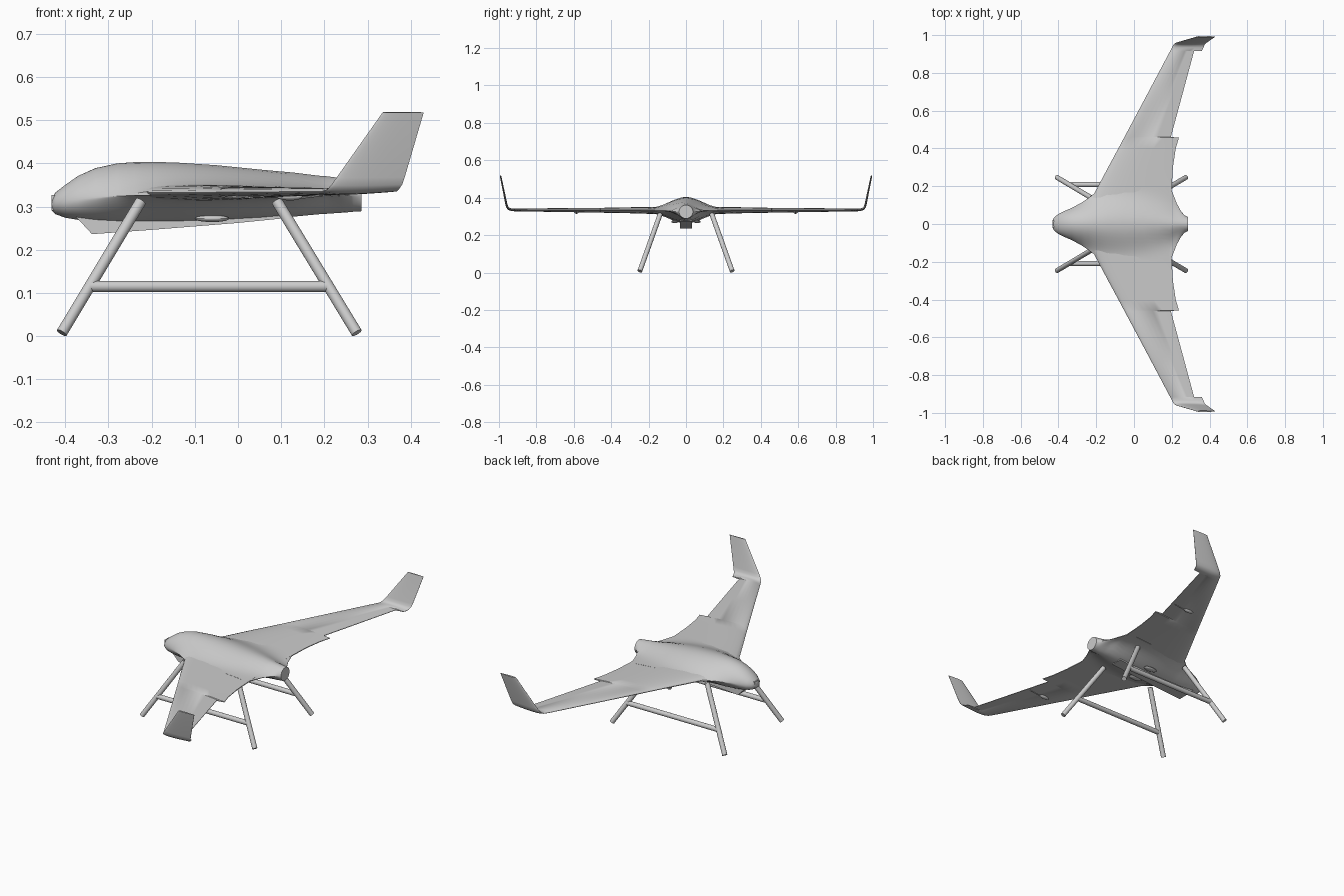
import bpy, bmesh
from math import sin, cos, pi, radians, sqrt
from mathutils import Vector

cube = bpy.data.objects.get("Cube")
if cube:
    bpy.data.objects.remove(cube, do_unlink=True)

grey = bpy.data.materials.new("light_grey")
grey.use_nodes = True
grey_value = (0.6, 0.6, 0.6, 1)
grey.diffuse_color = grey_value
grey.node_tree.nodes["Principled BSDF"].inputs["Base Color"].default_value = grey_value


def finish(name, bm, mirror=False, angle=35):
    """Turn a bmesh into a smooth shaded object, optionally mirrored across y."""
    bmesh.ops.recalc_face_normals(bm, faces=bm.faces)
    mesh = bpy.data.meshes.new(name)
    bm.to_mesh(mesh)
    bm.free()
    mesh.materials.append(grey)
    obj = bpy.data.objects.new(name, mesh)
    bpy.context.collection.objects.link(obj)
    bpy.ops.object.select_all(action='DESELECT')
    obj.select_set(True)
    bpy.context.view_layer.objects.active = obj
    bpy.ops.object.shade_smooth_by_angle(angle=radians(angle))
    if mirror:
        mod = obj.modifiers.new("Mirror", 'MIRROR')
        mod.use_axis = (False, True, False)
        mod.use_mirror_merge = False
    return obj


def loft(name, rings, mirror=False, angle=35):
    """Skin a list of closed rings and cap both ends."""
    bm = bmesh.new()
    loops = [[bm.verts.new(p) for p in ring] for ring in rings]
    n = len(loops[0])
    for a, b in zip(loops, loops[1:]):
        for i in range(n):
            j = (i + 1) % n
            bm.faces.new((a[i], a[j], b[j], b[i]))
    bm.faces.new(loops[0])
    bm.faces.new(loops[-1])
    return finish(name, bm, mirror, angle)


def rod(name, start, end, radius):
    start, end = Vector(start), Vector(end)
    axis = (end - start).normalized()
    side = axis.cross(Vector((0, 0, 1))).normalized()
    up = side.cross(axis)
    turns = [2 * pi * i / 20 for i in range(20)]
    loft(name, [[c + (side * cos(t) + up * sin(t)) * radius for t in turns]
                for c in (start, end)], mirror=True)


def ellipsoid(name, centre, size):
    bm = bmesh.new()
    bmesh.ops.create_uvsphere(bm, u_segments=20, v_segments=12, radius=1)
    bmesh.ops.scale(bm, vec=size, verts=bm.verts)
    bmesh.ops.translate(bm, vec=centre, verts=bm.verts)
    finish(name, bm, mirror=True)


# Fuselage: x, half width, top, bottom, edge height, edge half thickness, flare
body = [
    (-.432, .018, .318, .292, .305, 0, .5),
    (-.422, .036, .333, .282, .307, 0, .5),
    (-.40, .053, .350, .274, .310, 0, .5),
    (-.37, .068, .371, .269, .314, 0, .55),
    (-.33, .085, .389, .264, .319, 0, .7),
    (-.28, .112, .400, .262, .324, 0, .95),
    (-.24, .138, .403, .262, .328, .002, 1.4),
    (-.20, .170, .404, .262, .331, .005, 2.0),
    (-.14, .190, .402, .263, .332, .013, 2.3),
    (-.05, .200, .396, .266, .332, .016, 2.6),
    (.05, .200, .386, .271, .332, .014, 3.2),
    (.13, .200, .379, .276, .332, .009, 5),
    (.19, .200, .372, .281, .332, .003, 9),
    (.205, .165, .371, .282, .331, .002, 8),
    (.225, .112, .368, .284, .330, .001, 4),
    (.25, .066, .365, .286, .327, 0, 1.4),
    (.268, .046, .363, .288, .326, 0, .7),
    (.286, .037, .361, .289, .325, 0, .5),
]


def body_ring(x, w, top, bottom, edge, half, flare):
    ring = []
    for i in range(56):
        a = 2 * pi * (i + .5) / 56
        t = cos(a)
        bulge = (1 - t * t) ** flare
        if sin(a) > 0:
            z = edge + half + (top - edge - half) * bulge
        else:
            z = edge - half + (bottom - edge + half) * bulge
        ring.append((x, w * t, z))
    return ring


loft("fuselage", [body_ring(*s) for s in body], angle=50)

# Wing and winglet: y, z, leading x, trailing x, thickness, cant in degrees
wing = [
    (.10, .332, -.243, .198, .040, 0),
    (.20, .332, -.190, .200, .036, 0),
    (.30, .333, -.137, .206, .032, 0),
    (.40, .333, -.083, .221, .028, 0),
    (.458, .333, -.052, .238, .026, 0),
    (.460, .333, -.051, .195, .026, 0),
    (.70, .334, .077, .260, .020, 0),
    (.915, .335, .191, .318, .015, 0),
    (.917, .335, .192, .360, .015, 0),
    (.935, .336, .202, .368, .014, 12),
    (.948, .341, .208, .373, .013, 38),
    (.956, .351, .217, .380, .012, 62),
    (.961, .368, .229, .386, .011, 76),
    (.992, .518, .335, .430, .008, 78),
]


def wing_ring(y, z, lead, trail, thick, cant):
    cant = radians(cant)
    steps = [(1 - cos(pi * i / 14)) / 2 for i in range(15)]
    outline = [(s, 1) for s in steps] + [(s, -1) for s in reversed(steps[1:])]
    ring = []
    for s, side in outline:
        h = 5 * thick * (.2969 * sqrt(s) - .126 * s - .3516 * s**2
                         + .2843 * s**3 - .0915 * s**4) * side
        ring.append((lead + (trail - lead) * s, y - h * sin(cant), z + h * cos(cant)))
    return ring


loft("wing", [wing_ring(*s) for s in wing], mirror=True)

# Belly equipment pod
pod = [(-.375, .275), (-.362, .262), (-.338, .236), (-.2, .246),
       (0, .262), (.12, .274), (.12, .30), (-.36, .30)]
loft("belly_pod", [[(x, y, z) for x, z in pod] for y in (-.032, .032)], angle=20)

# Nose camera with a recessed window
bm = bmesh.new()
bmesh.ops.create_cube(bm, size=1)
bmesh.ops.scale(bm, vec=(.034, .038, .036), verts=bm.verts)
bmesh.ops.translate(bm, vec=(-.415, 0, .309), verts=bm.verts)
bm.faces.ensure_lookup_table()
front = [min(bm.faces, key=lambda f: f.calc_center_median().x)]
bmesh.ops.inset_region(bm, faces=front, thickness=.005)
bmesh.ops.translate(bm, vec=(.01, 0, 0), verts=front[0].verts)
finish("nose_camera", bm)

# Underside blisters and control linkages
ellipsoid("belly_blister", (-.06, .06, .272), (.04, .018, .008))
ellipsoid("servo_fairing", (.12, .585, .323), (.03, .012, .009))
rod("control_rod", (.13, .585, .318), (.215, .585, .328), .002)

# Landing stand
rod("front_leg", (-.225, .138, .312), (-.408, .247, .0075), .013)
rod("rear_leg", (.09, .138, .312), (.275, .247, .0075), .013)
rod("stand_rail", (-.342, .209, .115), (.206, .209, .115), .013)
